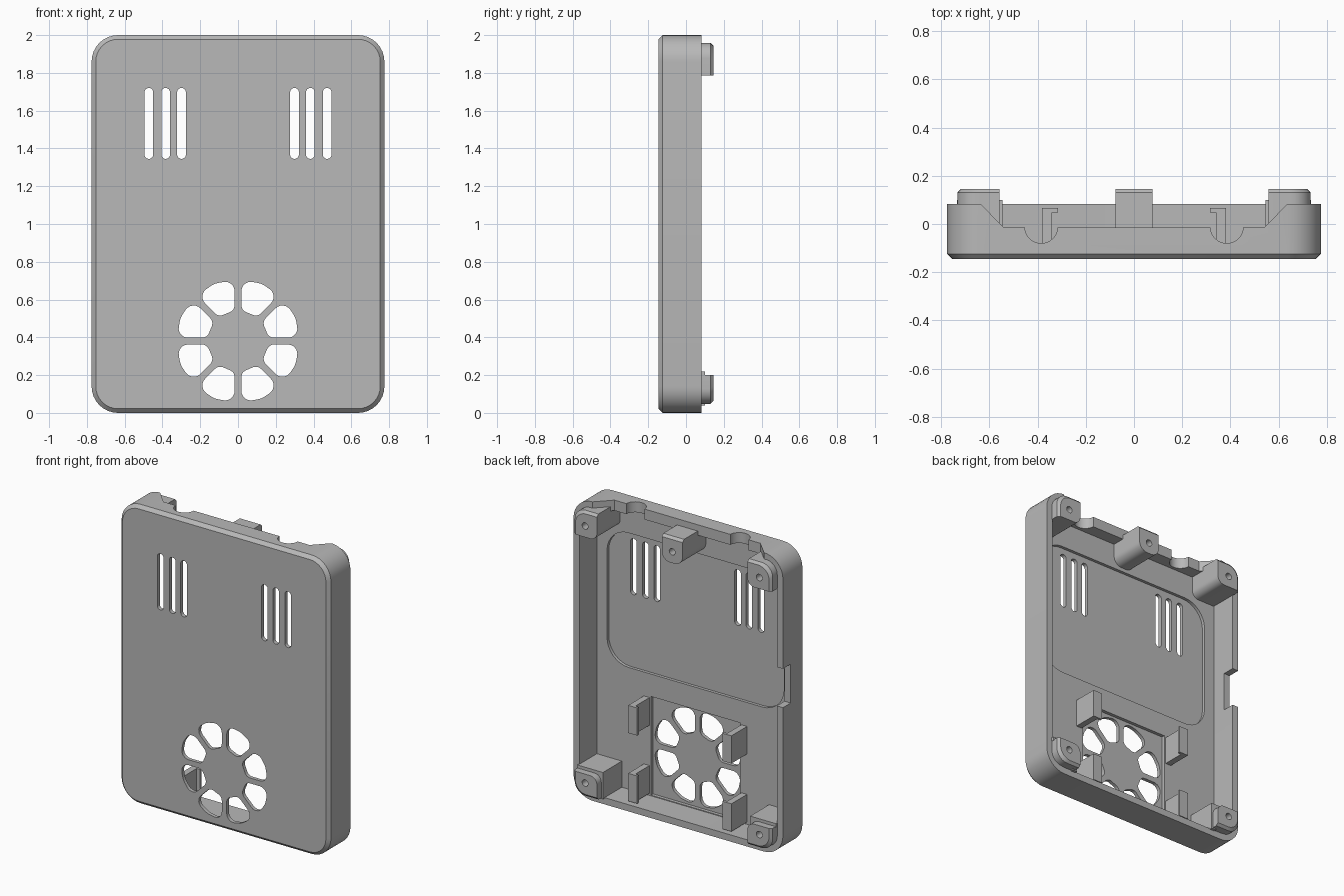
import bpy, bmesh, math
from mathutils import Vector

old = bpy.data.objects.get("Cube")
if old:
    bpy.data.objects.remove(old, do_unlink=True)

grey = bpy.data.materials.new("light grey plastic")
grey.use_nodes = True
grey.diffuse_color = (0.48, 0.48, 0.48, 1)
grey.node_tree.nodes["Principled BSDF"].inputs["Base Color"].default_value = grey.diffuse_color

FRONT, FLOOR, RIM, TIP = -0.146, -0.1, 0.082, 0.146


def rounded(points, radii, steps=8):
    """Outline with each corner replaced by an arc of its radius."""
    out, n = [], len(points)
    if not isinstance(radii, (list, tuple)):
        radii = [radii] * n
    for i, r in enumerate(radii):
        p = Vector(points[i])
        a = (Vector(points[i - 1]) - p).normalized()
        b = (Vector(points[(i + 1) % n]) - p).normalized()
        if r <= 0:
            out.append(p)
            continue
        half = a.angle(b) / 2
        c = p + (a + b).normalized() * r / math.sin(half)
        v1 = p + a * r / math.tan(half) - c
        v2 = p + b * r / math.tan(half) - c
        start = math.atan2(v1.y, v1.x)
        turn = (math.atan2(v2.y, v2.x) - start + math.pi) % math.tau - math.pi
        for k in range(steps + 1):
            t = start + turn * k / steps
            out.append(c + Vector((math.cos(t), math.sin(t))) * r)
    return out


def box(x0, x1, z0, z1):
    return [(x0, z0), (x1, z0), (x1, z1), (x0, z1)]


def loft(name, rings, axis="y"):
    """Solid through (outline, level) rings stacked along y or z."""
    bm = bmesh.new()
    loops = []
    for outline, h in rings:
        loops.append([bm.verts.new((p[0], h, p[1]) if axis == "y" else (p[0], p[1], h))
                      for p in outline])
    n = len(loops[0])
    bm.faces.new(loops[0])
    bm.faces.new(loops[-1])
    for lo, hi in zip(loops, loops[1:]):
        for i in range(n):
            j = (i + 1) % n
            bm.faces.new((lo[i], lo[j], hi[j], hi[i]))
    bmesh.ops.recalc_face_normals(bm, faces=bm.faces)
    mesh = bpy.data.meshes.new(name)
    bm.to_mesh(mesh)
    bm.free()
    mesh.materials.append(grey)
    ob = bpy.data.objects.new(name, mesh)
    bpy.context.collection.objects.link(ob)
    return ob


def prism(name, outline, lo, hi, axis="y"):
    return loft(name, [(outline, lo), (outline, hi)], axis)


def cut(target, cutter):
    mod = target.modifiers.new("cut", "BOOLEAN")
    mod.operation, mod.solver, mod.object = "DIFFERENCE", "EXACT", cutter
    bpy.context.view_layer.objects.active = target
    bpy.ops.object.modifier_apply(modifier=mod.name)
    bpy.data.objects.remove(cutter, do_unlink=True)


# Case shell with a chamfered front edge
C = 0.022
outer = rounded(box(-0.775, 0.775, 0, 2), 0.14)
inset = rounded(box(-0.775 + C, 0.775 - C, C, 2 - C), 0.14 - C)
case = loft("case_shell", [(inset, FRONT), (outer, FRONT + C), (outer, RIM)])
cut(case, prism("cavity", rounded(box(-0.73, 0.73, 0.045, 1.93), 0.1), FLOOR, 0.3))

# Shallow recesses in the floor
cut(case, prism("panel_recess", rounded(box(-0.655, 0.655, 0.86, 1.76), 0.16), FLOOR - 0.02, 0))
cut(case, prism("fan_recess", box(-0.33, 0.33, 0.05, 0.71), FLOOR - 0.022, 0))

# Ventilation slots
for s in (-1, 1):
    for x in (0.299, 0.383, 0.472):
        x *= s
        cut(case, prism("slot", rounded(box(x - 0.023, x + 0.023, 1.345, 1.72), 0.0225),
                        -0.3, -0.05))

# Fan grille: eight rounded petals around a hub
HUB_Z, W = 0.38, 0.018
corners = []
for r in (0.165, 0.325):
    corners.append(Vector((math.sqrt(r * r - W * W), W)))
d = math.radians(45)
mirror = [Vector((p.x * math.cos(d) + p.y * math.sin(d), p.x * math.sin(d) - p.y * math.cos(d)))
          for p in corners]
mid = Vector((math.cos(d / 2), math.sin(d / 2))) * 0.329
petal = rounded([corners[0], corners[1], mid, mirror[1], mirror[0]],
                [0.04, 0.05, 0.1, 0.05, 0.04], 6)
for k in range(8):
    c, s = math.cos(k * d), math.sin(k * d)
    turned = [(p.x * c - p.y * s, HUB_Z + p.x * s + p.y * c) for p in petal]
    cut(case, prism("petal", turned, -0.3, -0.05))

# Lowered top wall with two round cable notches
notch = [(-0.635, RIM), (-0.54, -0.015), (0.54, -0.015), (0.635, RIM), (0.635, 0.3), (-0.635, 0.3)]
cut(case, prism("top_opening", notch, 1.8, 2.2, "z"))
for s in (-1, 1):
    ring = [(s * 0.385 + 0.068 * math.cos(t), -0.012 + 0.068 * math.sin(t))
            for t in (math.tau * k / 32 for k in range(32))]
    cut(case, prism("cable_notch", ring, 1.8, 2.2, "z"))

# Side wall port
cut(case, prism("side_port", box(-0.9, -0.7, 1.0, 1.26), 0.0, 0.3))


def screw_hole(ob, x, z):
    ring = [(x + 0.022 * math.cos(t), z + 0.022 * math.sin(t))
            for t in (math.tau * k / 24 for k in range(24))]
    cut(ob, prism("hole", ring, 0.02, 0.3))


# Corner screw posts with a chamfered outer edge
parts = [case]
for side, s in (("left", 1), ("right", -1)):
    for level, inner_z, outer_z in (("top", 1.785, 1.958), ("bottom", 0.2, 0.048)):
        def outline(e):
            up = 1 if level == "top" else -1
            pts = [(s * 0.557, inner_z), (s * (0.733 - e), inner_z),
                   (s * (0.733 - e), outer_z - up * e), (s * 0.557, outer_z - up * e)]
            return rounded(pts, [0.05, 0, 0.08, 0])
        post = loft(f"{level}_{side}_screw_post",
                    [(outline(0), FLOOR - 0.01), (outline(0), 0.13), (outline(0.016), TIP)])
        screw_hole(post, s * 0.645, 1.86 if level == "top" else 0.14)
        parts.append(post)
    # Step wrapped around the bottom post
    step = [(s * 0.545, 0.22), (s * 0.735, 0.22), (s * 0.735, 0.195), (s * 0.58, 0.195),
            (s * 0.58, 0.04), (s * 0.545, 0.04)]
    parts.append(prism(f"bottom_{side}_post_step", step, FLOOR - 0.01, 0.1))

# Centre screw post on the top wall
def centre(e):
    return rounded(box(-0.077, 0.077, 1.785, 1.958 - e), [0.06, 0.06, 0, 0])


post = loft("top_centre_screw_post",
            [(centre(0), FLOOR - 0.01), (centre(0), 0.13), (centre(0.016), TIP)])
screw_hole(post, 0, 1.86)
parts.append(post)

# Hooked clips that hold the fan
hook = [(0.34, FLOOR - 0.01), (0.382, FLOOR - 0.01), (0.382, 0.066), (0.315, 0.066),
        (0.315, 0.048), (0.34, 0.048)]
for side, s in (("left", 1), ("right", -1)):
    for level, z in (("lower", 0.06), ("upper", 0.515)):
        parts.append(prism(f"{level}_{side}_fan_clip", [(s * x, y) for x, y in hook],
                           z, z + 0.185, "z"))

# Smooth the rounded corners, keep the edges sharp
bpy.ops.object.select_all(action="DESELECT")
for ob in parts:
    ob.select_set(True)
bpy.context.view_layer.objects.active = case
bpy.ops.object.shade_smooth_by_angle(angle=math.radians(30))
